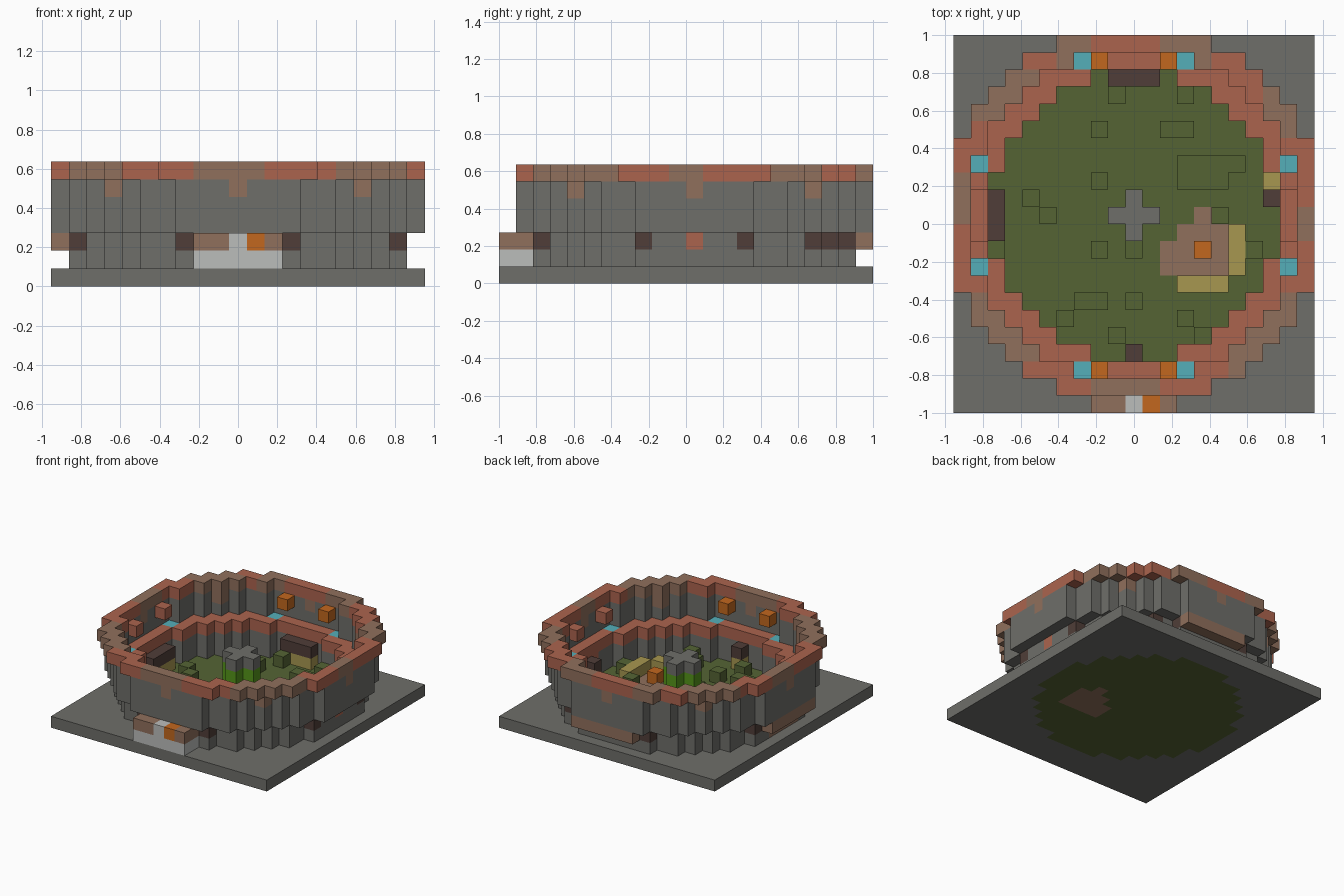
import bpy
import bmesh
import math
from mathutils import Vector

if "Cube" in bpy.data.objects:
    bpy.data.objects.remove(bpy.data.objects["Cube"])

UNIT = 2 / 22          # edge of one block
CX, CY = 10, 11        # block column at the arena centre

COLOURS = {
    "stone": (0.156, 0.156, 0.143),
    "terracotta": (0.41, 0.127, 0.076),
    "brown": (0.28, 0.16, 0.107),
    "grass": (0.089, 0.127, 0.034),
    "dark_wood": (0.08, 0.048, 0.04),
    "cyan": (0.089, 0.43, 0.485),
    "orange": (0.54, 0.136, 0.013),
    "straw": (0.39, 0.31, 0.08),
    "pale_stone": (0.5, 0.51, 0.5),
    "bright_green": (0.09, 0.3, 0.01),
}
NAMES = list(COLOURS)
MATS = []
for name, rgb in COLOURS.items():
    mat = bpy.data.materials.new(name)
    mat.use_nodes = True
    mat.diffuse_color = (*rgb, 1)
    mat.node_tree.nodes["Principled BSDF"].inputs["Base Color"].default_value = (*rgb, 1)
    MATS.append(mat)

parts = {}             # part name -> {cell: colour}
owner = {}             # cell -> part name


def put(part, cell, colour):
    """Place one block, replacing any block already there."""
    if cell in owner:
        del parts[owner[cell]][cell]
    owner[cell] = part
    parts.setdefault(part, {})[cell] = colour


def fill(part, xs, ys, zs, colour):
    for i in xs:
        for j in ys:
            for k in zs:
                put(part, (i, j, k), colour)


def ring(inner, outer):
    """Offsets from the centre whose distance lies between two radii."""
    span = range(-CX, CX + 1)
    return [(a, b) for a in span for b in span if inner <= math.hypot(a, b) < outer]


def ring_wall(part, inner, outer, levels, colour):
    for a, b in ring(inner, outer):
        for k in levels:
            put(part, (CX + a, CY + b, k), colour)


def mirrored(a, b):
    """Four mirrored offsets."""
    return {(s * a, t * b) for s in (1, -1) for t in (1, -1)}


def run(start, end):
    return range(start, end + 1)


# Ground slab with round lawn and earth patch
fill("ground", range(21), range(22), [0], "stone")
ring_wall("ground", 0, 8.4, [0], "grass")
for start, end, row in ((12, 15, 8), (12, 15, 9), (13, 15, 10), (14, 14, 11)):
    fill("ground", run(start, end), [row], [0], "brown")

# Inner wall with terracotta coping
ring_wall("inner_wall", 8.4, 9.52, [1, 2], "stone")
ring_wall("inner_coping", 8.4, 9.52, [3], "terracotta")

# Outer wall, overhanging the inner wall, with a wider rim
ring_wall("outer_wall", 9.52, 10.52, [3, 4, 5], "stone")
ring_wall("outer_rim", 9.52, 11, [6], "terracotta")

# Weathered stretches of the rim, by compass angle
WORN = ((62, 80), (104, 115), (124, 150), (165, 183), (208, 236),
        (257, 277), (300, 332), (354, 364), (28, 42))
for cell in list(parts["outer_rim"]):
    angle = math.degrees(math.atan2(cell[1] - CY, cell[0] - CX)) % 360
    if any(lo <= t <= hi for lo, hi in WORN for t in (angle, angle + 360)):
        put("outer_rim", cell, "brown")

# Brown drips below the rim in eight directions
for a, b in mirrored(10, 0) | mirrored(0, 10) | mirrored(7, 7):
    put("outer_wall", (CX + a, CY + b, 5), "brown")

# Windows and cyan inlays
for a, b in mirrored(9, 3) | mirrored(3, 9):
    put("inner_wall", (CX + a, CY + b, 2), "dark_wood")
    put("inner_coping", (CX + a, CY + b, 3), "cyan")
for a, b in ((6, 7), (5, 8)):
    put("inner_wall", (CX + a, CY + b, 2), "dark_wood")
put("inner_wall", (CX + 9, CY, 2), "terracotta")

# Lanterns and wall blocks on the inside of the outer wall
for a, b in mirrored(2, 9):
    put("lanterns", (CX + a, CY + b, 5), "orange")
for a, b in mirrored(9, 2):
    put("wall_blocks", (CX + a, CY + b, 5), "terracotta")

# Gates inside the arena
GATES = ((run(9, 11), [19]), ([10], [3]), ([2], run(10, 12)), ([18], [12]))
for xs, ys in GATES:
    fill("gates", xs, ys, [1], "straw")
    fill("gates", xs, ys, [2], "dark_wood")

# Front entrance
fill("front_entrance", run(8, 12), [0, 1], [1], "pale_stone")
fill("front_entrance", run(8, 12), [0, 1], [2], "brown")
put("front_entrance", (10, 0, 2), "pale_stone")
put("front_entrance", (11, 0, 2), "orange")

# Back and side canopies
fill("back_canopy", run(8, 13), [21], [2], "brown")
fill("side_canopy", [0], run(8, 13), [2], "brown")
fill("side_canopy", [1], run(9, 12), [1], "brown")

# Central cross-shaped pillar
for a, b in ((0, 0), (1, 0), (-1, 0), (0, 1), (0, -1)):
    for k, colour in enumerate(("stone", "bright_green", "bright_green", "stone"), 1):
        put("central_pillar", (CX + a, CY + b, k), colour)

# Straw bales and fire on the earth patch
fill("straw_bales", [16], run(8, 10), [1], "straw")
fill("straw_bales", run(13, 15), [7], [1], "straw")
put("straw_bales", (18, 13, 1), "straw")
put("fire", (14, 9, 1), "orange")

# Tufts of grass: first column, last column, row
TUFTS = ((8, 8, 16), (8, 8, 13), (4, 4, 12), (5, 5, 11), (13, 16, 14),
         (13, 15, 13), (6, 6, 5), (7, 8, 6), (8, 8, 9), (10, 10, 9),
         (10, 10, 6), (13, 13, 5), (9, 9, 4), (14, 14, 4), (12, 13, 16),
         (15, 15, 11), (17, 17, 9), (9, 9, 18), (13, 13, 18), (2, 2, 9))
for start, end, row in TUFTS:
    fill("grass_tufts", run(start, end), [row], [1], "grass")

# Turn each part into a mesh of its exposed block faces
DIRS = [Vector(d) for d in ((1, 0, 0), (-1, 0, 0), (0, 1, 0), (0, -1, 0), (0, 0, 1), (0, 0, -1))]
for part, cells in parts.items():
    bm = bmesh.new()
    for cell, colour in cells.items():
        centre = Vector((cell[0] - CX, cell[1] + 0.5 - CY, cell[2] + 0.5))
        for d in DIRS:
            if tuple(int(c + n) for c, n in zip(cell, d)) in owner:
                continue
            u = Vector((d.y, d.z, d.x))
            v = d.cross(u)
            corners = [centre + (d + u * s + v * t) / 2
                       for s, t in ((-1, -1), (1, -1), (1, 1), (-1, 1))]
            face = bm.faces.new([bm.verts.new(c * UNIT) for c in corners])
            face.material_index = NAMES.index(colour)
    bmesh.ops.remove_doubles(bm, verts=bm.verts[:], dist=UNIT / 100)
    mesh = bpy.data.meshes.new(part)
    bm.to_mesh(mesh)
    bm.free()
    for mat in MATS:
        mesh.materials.append(mat)
    obj = bpy.data.objects.new(part, mesh)
    bpy.context.collection.objects.link(obj)
